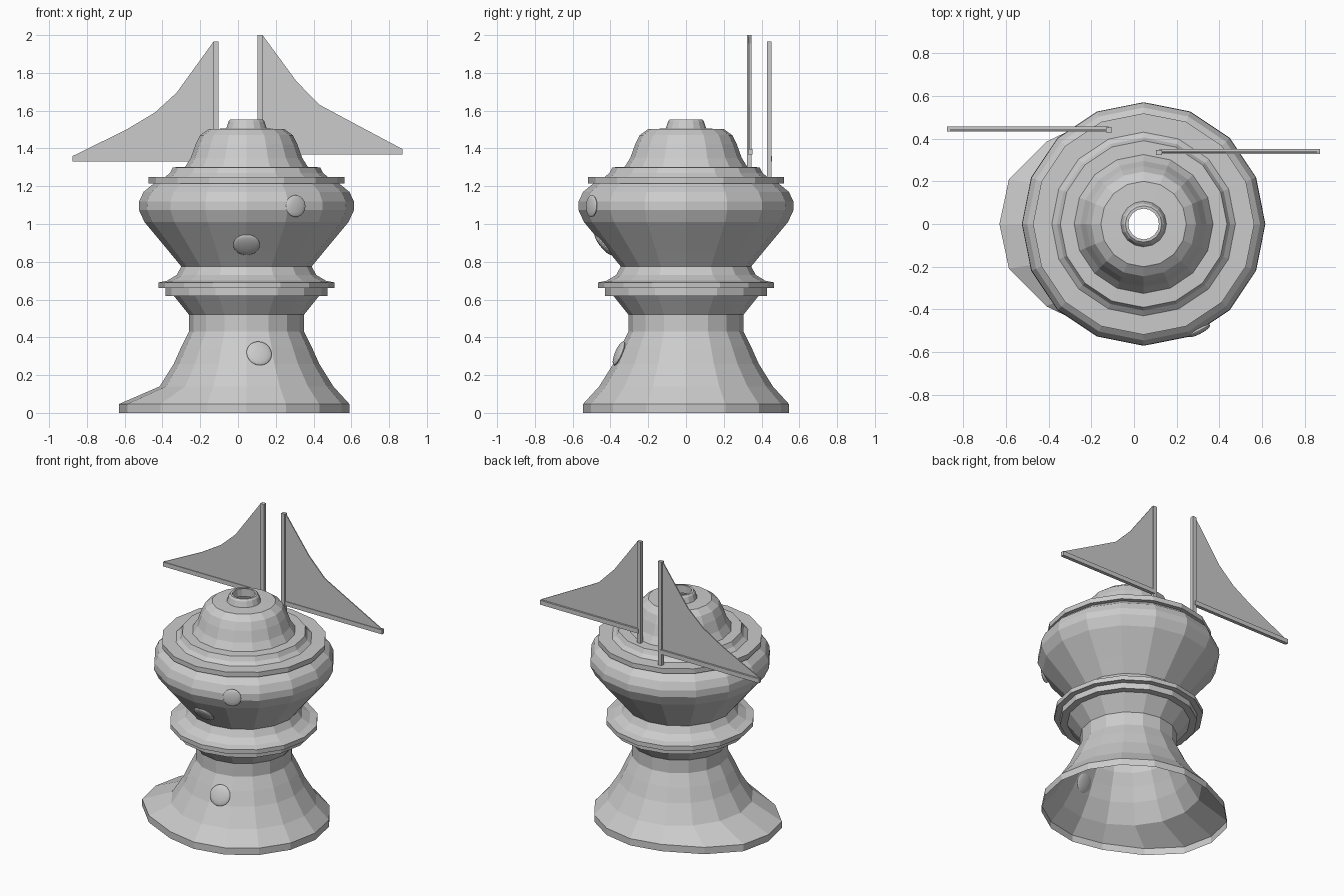
import bpy, bmesh, math
from mathutils import Vector

if "Cube" in bpy.data.objects:
    bpy.data.objects.remove(bpy.data.objects["Cube"])

CX, SIDES = 0.045, 16


def make_object(name, bm):
    bmesh.ops.recalc_face_normals(bm, faces=bm.faces)
    mesh = bpy.data.meshes.new(name)
    bm.to_mesh(mesh)
    bm.free()
    ob = bpy.data.objects.new(name, mesh)
    bpy.context.collection.objects.link(ob)
    return ob


def lathe(name, profile, lip=0):
    """Open shell of revolution; the first `lip` rings are pulled out to the left."""
    bm = bmesh.new()
    pull = {6: 0.07, 7: 0.127, 8: 0.13, 9: 0.127, 10: 0.07}
    rings = []
    for j, (r, z) in enumerate(profile):
        ring = []
        for i in range(SIDES):
            a = 2 * math.pi * i / SIDES
            dx = pull.get(i, 0) if j < lip else 0
            ring.append(bm.verts.new((CX + r * math.cos(a) - dx, r * math.sin(a), z)))
        rings.append(ring)
    for lo, hi in zip(rings, rings[1:]):
        for i in range(SIDES):
            k = (i + 1) % SIDES
            bm.faces.new((lo[i], lo[k], hi[k], hi[i]))
    return make_object(name, bm)


def box(name, lo, hi):
    bm = bmesh.new()
    bmesh.ops.create_cube(bm, size=1)
    for v in bm.verts:
        v.co = [(l + h) / 2 + c * (h - l) for l, h, c in zip(lo, hi, v.co)]
    return make_object(name, bm)


def plate(name, pts, y, t):
    bm = bmesh.new()
    face = bm.faces.new([bm.verts.new((x, y - t / 2, z)) for x, z in pts])
    ext = bmesh.ops.extrude_face_region(bm, geom=[face])
    for v in ext['geom']:
        if isinstance(v, bmesh.types.BMVert):
            v.co.y += t
    return make_object(name, bm)


# Tower body: flared hollow base, collar, bowl and dome with open top
lathe('base', [(0.545, 0), (0.545, 0.047), (0.46, 0.14), (0.385, 0.26),
               (0.345, 0.35), (0.305, 0.43), (0.305, 0.52)], lip=2)
lathe('collar', [(0.305, 0.52), (0.385, 0.62), (0.43, 0.62), (0.43, 0.66),
                 (0.467, 0.66), (0.467, 0.69), (0.42, 0.70), (0.37, 0.73),
                 (0.345, 0.775)])
lathe('bowl', [(0.345, 0.775), (0.415, 0.86), (0.54, 1.01), (0.57, 1.075),
               (0.568, 1.12), (0.545, 1.17), (0.49, 1.215), (0.518, 1.215),
               (0.518, 1.248), (0.43, 1.25), (0.405, 1.27), (0.39, 1.30),
               (0.325, 1.302)])
lathe('dome', [(0.325, 1.302), (0.295, 1.35), (0.27, 1.42), (0.245, 1.47),
               (0.20, 1.503), (0.107, 1.505), (0.095, 1.543), (0.085, 1.554),
               (0.072, 1.554), (0.072, 1.50)])

# Two masts with booms and curved sails, mirrored in direction
left = [(-0.12, 1.34), (-0.875, 1.36), (-0.59, 1.50), (-0.44, 1.59),
        (-0.325, 1.695), (-0.13, 1.965)]
right = [(0.12, 1.38), (0.87, 1.397), (0.62, 1.53), (0.43, 1.632),
         (0.31, 1.755), (0.13, 2.0)]
for side, s, pts, y, foot in (('left', -1, left, 0.44, 1.25),
                              ('right', 1, right, 0.335, 1.29)):
    tip_x, tip_z = pts[1]
    x0, x1 = sorted((s * 0.103, s * 0.13))
    box(side + '_mast', (x0, y - 0.012, foot), (x1, y + 0.012, pts[-1][1]))
    b0, b1 = sorted((s * 0.12, tip_x))
    yb = y + 0.004
    box(side + '_boom', (b0, yb - 0.012, tip_z - 0.03), (b1, yb + 0.012, tip_z))
    plate(side + '_sail', pts, y, 0.007)

# Round portholes: shallow ringed domes facing out of the wall
for name, pos, normal, r in (
        ('base_porthole', (0.112, -0.355, 0.315), (0.2, -0.9, 0.38), 0.068),
        ('bowl_porthole', (0.045, -0.437, 0.89), (0, -0.77, -0.64), 0.07),
        ('upper_porthole', (0.305, -0.50, 1.095), (0.46, -0.88, 0.03), 0.058)):
    bm = bmesh.new()
    bmesh.ops.create_uvsphere(bm, u_segments=24, v_segments=16, radius=r)
    for v in bm.verts:
        v.co.z *= 0.25
    ob = make_object(name, bm)
    ob.location = pos
    ob.rotation_euler = Vector(normal).to_track_quat('Z', 'Y').to_euler()
